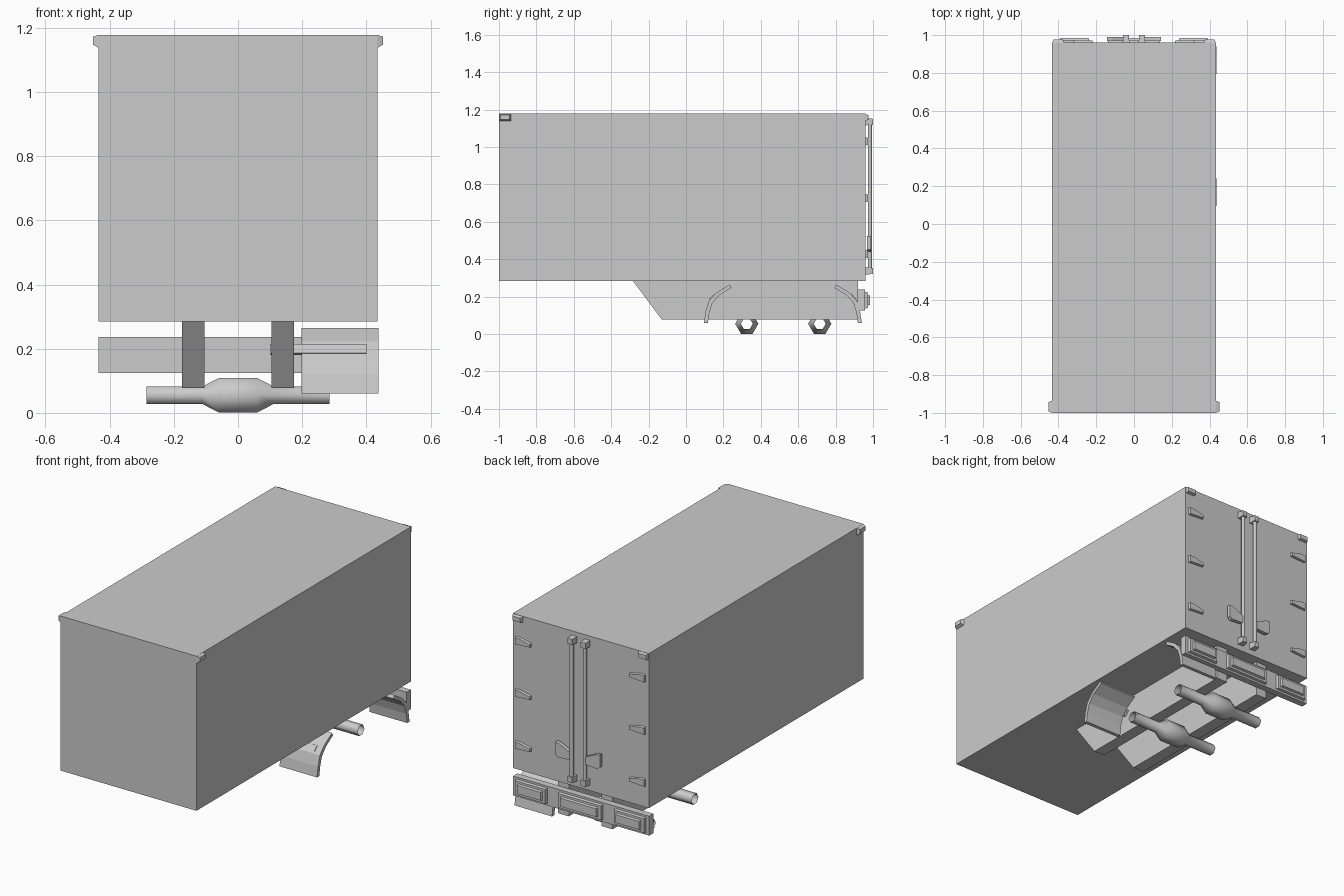
import bpy, bmesh, math
from mathutils import Vector

cube = bpy.data.objects.get("Cube")
if cube:
    bpy.data.objects.remove(cube, do_unlink=True)

grey = bpy.data.materials.new("light_grey")
grey.use_nodes = True
grey.diffuse_color = (0.6, 0.6, 0.6, 1)
grey.node_tree.nodes["Principled BSDF"].inputs["Base Color"].default_value = (0.6, 0.6, 0.6, 1)


def finish(name, bm):
    bmesh.ops.recalc_face_normals(bm, faces=bm.faces)
    mesh = bpy.data.meshes.new(name)
    bm.to_mesh(mesh)
    bm.free()
    mesh.materials.append(grey)
    obj = bpy.data.objects.new(name, mesh)
    bpy.context.collection.objects.link(obj)
    return obj


def loft(name, start, end):
    """Solid between two matching outlines."""
    bm = bmesh.new()
    a = [bm.verts.new(p) for p in start]
    b = [bm.verts.new(p) for p in end]
    n = len(a)
    bm.faces.new(a)
    bm.faces.new(b[::-1])
    for i in range(n):
        j = (i + 1) % n
        bm.faces.new((a[i], a[j], b[j], b[i]))
    return finish(name, bm)


def prism_x(name, outline, x0, x1):
    return loft(name, [(x0, y, z) for y, z in outline], [(x1, y, z) for y, z in outline])


def rear_plate(name, outline, y0, y1, inset=0.0):
    """Plate facing the rear, its outer face shrunk by inset."""
    cx = sum(p[0] for p in outline) / len(outline)
    cz = sum(p[1] for p in outline) / len(outline)
    shrink = lambda v, c: v - math.copysign(inset, v - c)
    return loft(name, [(x, y0, z) for x, z in outline],
                [(shrink(x, cx), y1, shrink(z, cz)) for x, z in outline])


def rect(a0, a1, b0, b1):
    return [(a0, b0), (a1, b0), (a1, b1), (a0, b1)]


# Cargo body
prism_x("cargo_box", rect(-1, 0.96, 0.285, 1.178), -0.435, 0.435)

# Chassis rails and corner lamps, hinges, locking bars on both sides
rail = [(-0.285, 0.286), (-0.13, 0.078), (0.92, 0.078), (0.92, 0.286)]
for side, s in (("left", 1), ("right", -1)):
    prism_x(side + "_chassis_rail", rail, s * 0.105, s * 0.175)

    # Front marker lamp with chamfered outer face
    loft(side + "_front_lamp",
         [(s * 0.433, y, z) for y, z in rect(-1, -0.935, 1.137, 1.178)],
         [(s * 0.452, y, z) for y, z in rect(-0.993, -0.943, 1.147, 1.172)])
    rear_plate(side + "_rear_lamp",
               [(s * x, z) for x, z in rect(0.37, 0.433, 1.14, 1.177)], 0.958, 0.976, 0.006)

    # Tapered door hinges
    for i, z in enumerate((0.427, 0.727, 1.03)):
        strap = [(0.415, -0.022), (0.415, 0.022), (0.385, 0.022), (0.315, 0.006), (0.315, -0.016)]
        rear_plate(f"{side}_hinge_{i + 1}", [(s * x, z + dz) for x, dz in strap], 0.958, 0.974, 0.003)

    # Locking bar, end brackets and handle
    bpy.ops.mesh.primitive_cylinder_add(vertices=8, radius=0.011, depth=0.79,
                                        location=(s * 0.042, 0.983, 0.737))
    bar = bpy.context.object
    bar.name = side + "_locking_bar"
    bar.data.materials.append(grey)
    bpy.ops.object.shade_smooth_by_angle(angle=math.radians(50))
    for end, z in (("lower", 0.337), ("upper", 1.135)):
        rear_plate(f"{side}_{end}_bar_bracket",
                   [(s * x, zz) for x, zz in rect(0.024, 0.06, z - 0.019, z + 0.019)],
                   0.958, 1.0, 0.003)
    grip = [(0.048, 0.445), (0.125, 0.44), (0.142, 0.452), (0.142, 0.525), (0.115, 0.52), (0.048, 0.488)]
    rear_plate(side + "_door_handle", [(s * x, z) for x, z in grip], 0.968, 0.99)

# Rear bumper with three stepped panels
prism_x("rear_bumper", rect(0.918, 0.957, 0.125, 0.237), -0.435, 0.435)
for name, x, half in (("left", 0.315, 0.1), ("centre", 0, 0.14), ("right", -0.315, 0.1)):
    rear_plate(name + "_bumper_panel", rect(x - half, x + half, 0.136, 0.226), 0.955, 0.972, 0.004)
    rear_plate(name + "_bumper_inset", rect(x - half + 0.02, x + half - 0.02, 0.152, 0.21),
               0.97, 0.984, 0.005)

# Open hollow axles with a swollen middle
stations = [(-0.285, 0.032), (-0.11, 0.032), (-0.06, 0.062),
            (0.06, 0.062), (0.11, 0.032), (0.285, 0.032)]
for name, y in (("front_axle", 0.325), ("rear_axle", 0.715)):
    bm = bmesh.new()
    rings = []
    for x, r in stations:
        rings.append([bm.verts.new((x, y + r * math.cos(k * math.pi / 3),
                                    0.055 + r * math.sin(k * math.pi / 3))) for k in range(6)])
    for a, b in zip(rings, rings[1:]):
        for k in range(6):
            j = (k + 1) % 6
            bm.faces.new((a[k], a[j], b[j], b[k]))
    axle = finish(name, bm)
    for f in axle.data.polygons:
        f.use_smooth = True

# Curved mudguards and support bars, mirrored about the wheel area
outer = [(0.096, 0.06), (0.105, 0.12), (0.122, 0.178), (0.163, 0.222), (0.233, 0.265)]
inner = [(0.243, 0.248), (0.178, 0.208), (0.141, 0.166), (0.125, 0.115), (0.117, 0.06)]
bracket = [(0.124, 0.186), (0.138, 0.18), (0.164, 0.208), (0.15, 0.214)]
for name, flip in (("front", False), ("rear", True)):
    place = lambda pts: [(1.036 - y if flip else y, z) for y, z in pts]
    prism_x(name + "_mudguard", place(outer + inner), 0.198, 0.438)
    prism_x(name + "_mudguard_support", place(bracket), 0.102, 0.4)
